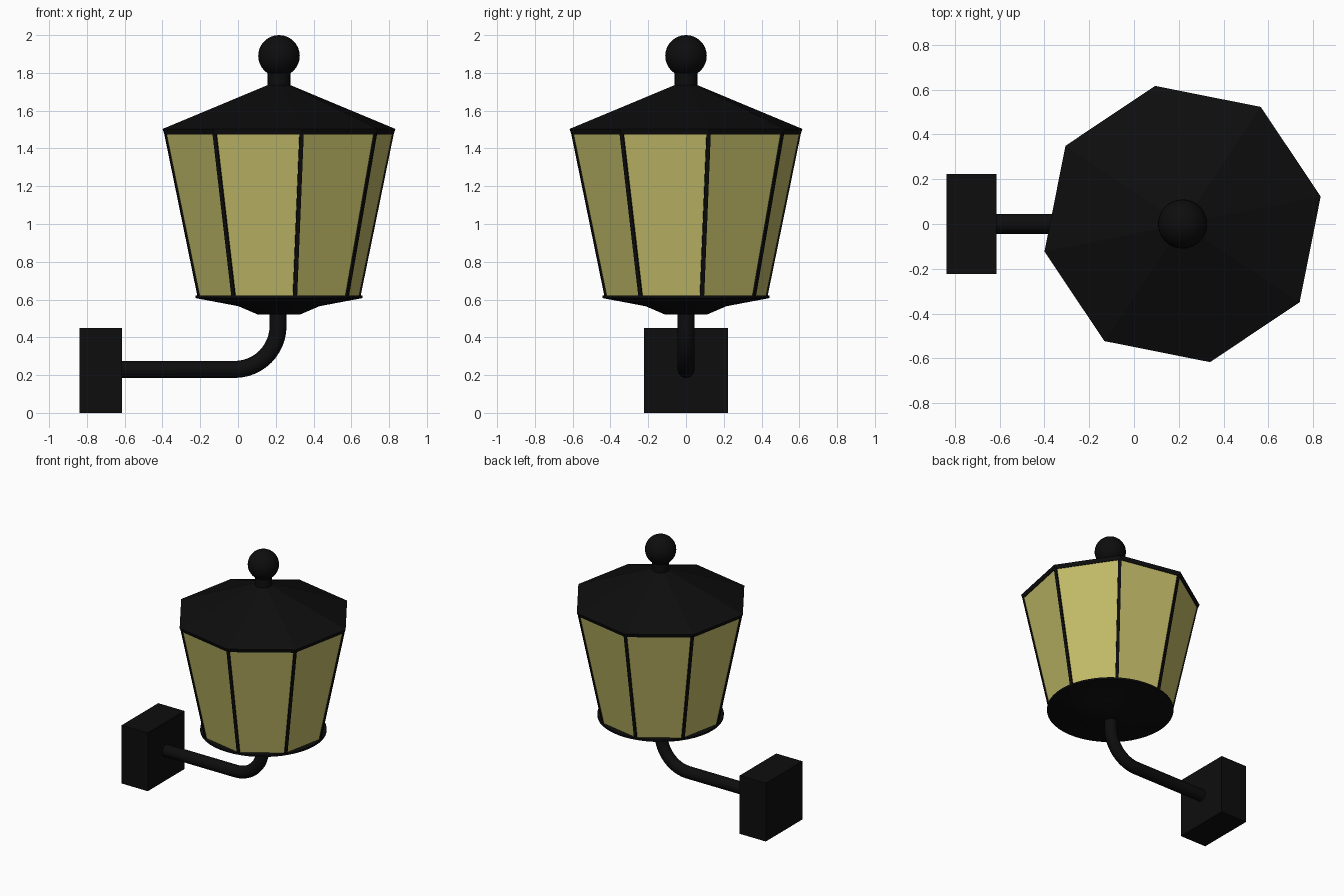
import bpy, bmesh, math
from mathutils import Vector

if "Cube" in bpy.data.objects:
    bpy.data.objects.remove(bpy.data.objects["Cube"])

CX = 0.217                     # lantern axis
OFF = math.radians(11.25)      # octagon rotation


def material(name, rgb):
    m = bpy.data.materials.new(name)
    m.diffuse_color = (*rgb, 1)
    m.use_nodes = True
    m.node_tree.nodes["Principled BSDF"].inputs["Base Color"].default_value = m.diffuse_color
    return m


black = material("black_metal", (0.004, 0.004, 0.004))
amber = material("amber_glass", (0.54, 0.50, 0.14))


def finish(name, bm, mat, loc=(0, 0, 0), smooth=False):
    bmesh.ops.recalc_face_normals(bm, faces=bm.faces)
    me = bpy.data.meshes.new(name)
    bm.to_mesh(me)
    bm.free()
    me.materials.append(mat)
    ob = bpy.data.objects.new(name, me)
    ob.location = loc
    bpy.context.collection.objects.link(ob)
    if smooth:
        bpy.ops.object.select_all(action='DESELECT')
        bpy.context.view_layer.objects.active = ob
        ob.select_set(True)
        bpy.ops.object.shade_smooth_by_angle(angle=math.radians(35))
    return ob


def skin(bm, rings, caps=True):
    """Join successive closed rings of points with quads."""
    vs = [[bm.verts.new(p) for p in r] for r in rings]
    n = len(vs[0])
    for a, b in zip(vs, vs[1:]):
        for i in range(n):
            j = (i + 1) % n
            bm.faces.new((a[i], a[j], b[j], b[i]))
    if caps:
        bm.faces.new(vs[0])
        bm.faces.new(vs[-1])


def turned(name, profile, n, mat, off=0.0, caps=True, smooth=False):
    """Solid with n sides from (radius, z) pairs."""
    bm = bmesh.new()
    skin(bm, [[(r * math.cos(off + i * math.tau / n),
                r * math.sin(off + i * math.tau / n), z) for i in range(n)]
              for r, z in profile], caps)
    return finish(name, bm, mat, (CX, 0, 0), smooth)


# Wall plate
bm = bmesh.new()
bmesh.ops.create_cube(bm, size=1)
bmesh.ops.scale(bm, vec=(0.223, 0.446, 0.45), verts=bm.verts)
finish("wall_plate", bm, black, (-0.7265, 0, 0.225))

# Bent arm: straight run, quarter bend, riser
R = 0.23
path = [(-0.64, 0.23, 0.0)]
for k in range(13):
    a = k / 12 * math.pi / 2
    path.append((0.212 - R + R * math.sin(a), 0.23 + R - R * math.cos(a), a))
path.append((0.212, 0.56, math.pi / 2))
bm = bmesh.new()
rings = []
for x, z, a in path:
    side, up = Vector((0, 1, 0)), Vector((-math.sin(a), 0, math.cos(a)))
    rings.append([Vector((x, 0, z)) + 0.045 * (math.cos(t) * side + math.sin(t) * up)
                  for t in (i * math.tau / 20 for i in range(20))])
skin(bm, rings)
finish("bent_arm", bm, black, smooth=True)

# Round base dish
turned("base_dish", [(0.11, 0.52), (0.215, 0.565), (0.443, 0.608), (0.443, 0.622)],
       48, black, smooth=True)

# Eight glass panes
turned("glass_panes", [(0.433, 0.615), (0.615, 1.485)], 8, amber, OFF, caps=False)

# Corner ribs
bm = bmesh.new()
for k in range(8):
    a = OFF + k * math.tau / 8
    rad = Vector((math.cos(a), math.sin(a), 0))
    tan = Vector((-math.sin(a), math.cos(a), 0))
    skin(bm, [[rad * (r + dr) + tan * dt + Vector((0, 0, z))
               for dr, dt in ((-0.025, -0.011), (0.004, -0.011),
                              (0.004, 0.011), (-0.025, 0.011))]
              for r, z in ((0.433, 0.612), (0.615, 1.485))])
finish("corner_ribs", bm, black, (CX, 0, 0))

# Roof with rim
turned("roof", [(0.618, 1.475), (0.629, 1.503), (0.062, 1.735)], 8, black, OFF)

# Finial neck and ball
turned("finial_neck", [(0.06, 1.70), (0.06, 1.83)], 24, black, smooth=True)
bm = bmesh.new()
bmesh.ops.create_uvsphere(bm, u_segments=32, v_segments=16, radius=0.11)
finish("finial_ball", bm, black, (CX, 0, 1.89), smooth=True)
